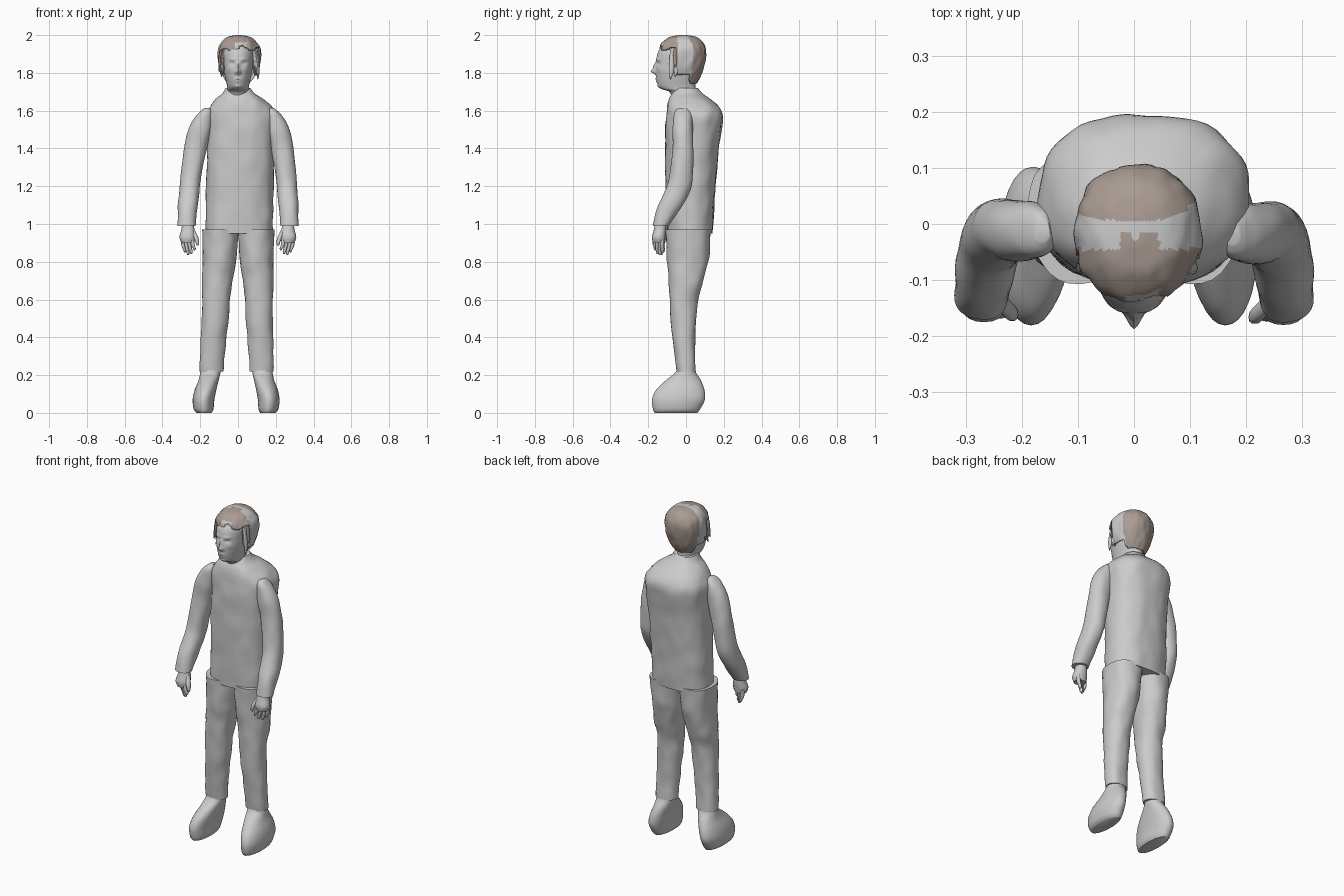
import bpy, bmesh, math, random
from mathutils import Vector, noise

random.seed(4)
cube = bpy.data.objects.get("Cube")
if cube:
    bpy.data.objects.remove(cube)


def make_material(name, colour):
    mat = bpy.data.materials.new(name)
    mat.use_nodes = True
    mat.diffuse_color = colour
    mat.node_tree.nodes["Principled BSDF"].inputs["Base Color"].default_value = colour
    return mat


GREY = make_material("plain grey", (0.6, 0.6, 0.6, 1))
BROWN = make_material("hair brown", (0.40, 0.33, 0.29, 1))


def spline(a, b, c, d, t):
    """Smooth interpolation between b and c."""
    return b + t * ((c - a) + t * (2*a - 5*b + 4*c - d + t * (3*(b - c) + d - a))) / 2


def smooth_rows(rows, steps):
    """Fill in smooth slices between the given slices."""
    ext = [rows[0]] + rows + [rows[-1]]
    out = []
    for i in range(len(rows) - 1):
        for s in range(steps):
            out.append([spline(*vals, s / steps) for vals in zip(*ext[i:i + 4])])
    return out + [list(rows[-1])]


def loft(name, rows, sides=32, steps=5, power=2.2, wobble=0, place=None,
         shape=None, mats=(GREY,), paint=None, drop=None, angle=50):
    """Stack rounded slices given as (height, x low, x high, y low, y high) in centimetres."""
    bm = bmesh.new()
    rings = []
    for z, x_low, x_high, y_low, y_high in smooth_rows(rows, steps):
        ring = []
        for k in range(sides):
            a = math.tau * k / sides
            c, s = math.cos(a), math.sin(a)
            u = math.copysign(abs(c) ** (2 / power), c)
            v = math.copysign(abs(s) ** (2 / power), s)
            p = Vector((x_low + x_high + u * (x_high - x_low),
                        y_low + y_high + v * (y_high - y_low), 2 * z)) / 200
            if wobble:
                out = Vector((c, s, 0))
                p += out * wobble * noise.noise(Vector((p.x * 18, p.y * 18, p.z * 11)))
            if shape:
                p = shape(p)
            ring.append(bm.verts.new(place(p) if place else p))
        rings.append(ring)
    for low, high in zip(rings, rings[1:]):
        for k in range(sides):
            n = (k + 1) % sides
            bm.faces.new((low[k], low[n], high[n], high[k]))
    bm.faces.new(rings[0][::-1])
    bm.faces.new(rings[-1])
    bmesh.ops.recalc_face_normals(bm, faces=bm.faces)
    if drop:
        gone = [f for f in bm.faces if drop(f.calc_center_median())]
        bmesh.ops.delete(bm, geom=gone, context="FACES")
    if paint:
        for f in bm.faces:
            f.material_index = paint(f.calc_center_median())
    mesh = bpy.data.meshes.new(name)
    bm.to_mesh(mesh)
    bm.free()
    obj = bpy.data.objects.new(name, mesh)
    bpy.context.collection.objects.link(obj)
    for m in mats:
        mesh.materials.append(m)
    bpy.ops.object.select_all(action="DESELECT")
    obj.select_set(True)
    bpy.context.view_layer.objects.active = obj
    bpy.ops.object.shade_smooth_by_angle(angle=math.radians(angle))
    return obj


# Shirt body
loft("shirt", [
    (95, -17, 18.5, -10, 14), (110, -17, 18.5, -10.5, 15),
    (130, -16.5, 19, -11, 16.5), (148, -16.5, 20, -11, 18.5),
    (157, -17, 20.5, -10.5, 19.5), (162, -15, 18, -10, 17.5),
    (166, -12, 13.5, -9, 13), (169, -8.5, 9, -7.5, 8.5), (172, -6.5, 6.5, -6, 6)],
    sides=56, power=2.4, wobble=0.006)


# Limbs: shaped on the right, mirrored to the left with a slight lean
def right_side(p):
    return p


def left_leg_side(p):
    return Vector((-p.x - 0.022 * (1 - p.z / 0.8), p.y, p.z))


def left_arm_side(p):
    return Vector((-p.x + 0.02 * (p.z - 1), p.y - 0.005, p.z))


for side, place in (("right", right_side), ("left", left_leg_side)):
    loft(side + "_trouser_leg", [
        (22, -20.5, -8, -5, 5), (40, -20, -6, -7, 5), (58, -19, -4.2, -8.5, 6),
        (70, -19, -3, -9, 9), (82, -18.5, -1, -10, 12), (97, -19, 0.5, -10.5, 13.5)],
        wobble=0.007, place=place)
    loft(side + "_shoe", [
        (0, -22, -14, -16.5, 6), (2, -23.5, -13, -17.5, 7.5), (7, -24, -12.5, -18, 10),
        (12, -23, -11.5, -16, 9.8), (17, -21, -10.3, -11, 8), (21, -20, -9.3, -6, 5.5),
        (24, -19.5, -9, -4.5, 4.5)], power=2.1, place=place)

for side, place in (("right", right_side), ("left", left_arm_side)):
    loft(side + "_sleeve", [
        (99, -32, -22.5, -17, -8.5), (108, -31.8, -21.5, -15, -2.5),
        (116, -31.3, -20.5, -11.5, 2), (124, -30.5, -19.5, -8.5, 4),
        (138, -28.8, -17, -6.8, 4.5), (150, -26.3, -14, -6.5, 4.2),
        (157, -22.5, -13.5, -6, 3.5), (160, -19.5, -14, -5, 2.5),
        (161.5, -17.5, -15, -3, 1)], wobble=0.004, place=place)
    # Hand: palm, four fingers and a thumb
    loft(side + "_palm", [
        (90, -30, -23.5, -17, -11), (93, -31, -22.5, -17.5, -10.5),
        (97, -30, -23, -16.5, -10), (101, -29.5, -24, -15.5, -10)], sides=20, place=place)
    for f in range(4):
        x = -29.5 + 1.7 * f
        tip = (85, 83.5, 84, 86)[f]
        y = -12 - 1.2 * f
        loft(side + "_finger_" + str(f), [
            (tip, x + 1, x + 1.6, y - 0.4, y + 0.4), (tip + 1, x + 0.6, x + 2.1, y - 1, y + 1),
            (89, x - 0.6, x + 1.4, y - 1.3, y + 1), (93, x - 0.8, x + 1.2, y - 1, y + 1)],
            sides=10, steps=3, place=place)
    loft(side + "_thumb", [
        (88.5, -21.9, -21, -16.8, -16), (90, -22.4, -20.6, -17.3, -15),
        (93, -23.5, -21, -17, -14), (97, -25, -23, -15, -12)], sides=10, steps=3, place=place)

# Facial relief: x, height, width, tallness, forward push
BUMPS = [(0, 1.808, 0.012, 0.013, 0.026), (0, 1.835, 0.008, 0.018, 0.014),
         (0, 1.768, 0.022, 0.006, 0.006), (0, 1.753, 0.018, 0.005, 0.005),
         (0, 1.728, 0.018, 0.010, 0.006)]
for s in (-1, 1):
    BUMPS += [(s * 0.031, 1.85, 0.013, 0.008, -0.012), (s * 0.031, 1.872, 0.018, 0.006, 0.006),
              (s * 0.031, 1.849, 0.008, 0.004, 0.005), (s * 0.012, 1.803, 0.006, 0.006, 0.006),
              (s * 0.045, 1.82, 0.015, 0.012, 0.004)]


def sculpt_face(p):
    if p.y < -0.06:
        push = sum(d * math.exp(-((p.x - x) / w) ** 2 - ((p.z - z) / h) ** 2)
                   for x, z, w, h, d in BUMPS)
        p = p + Vector((0, -push, 0))
    return p


# Head and neck
loft("head", [
    (160, -6.5, 6.5, -5, 6), (166, -6, 6, -7, 5.5), (170, -5.6, 5.6, -9, 5),
    (171.5, -5.6, 5.6, -13, 5), (174, -6, 6, -15, 5), (180, -7.3, 7.3, -16, 6),
    (186, -8, 8, -15.8, 8), (191, -8.2, 8.2, -14.8, 8.5), (195, -7, 7, -12, 7),
    (198, -4, 4, -8, 4), (199, -1, 1, -3, 0)],
    sides=80, steps=8, power=2.1, shape=sculpt_face)


# Hair shell, open around the face, with a bare band across the middle
def hair_shape(p):
    ripple = noise.noise(Vector((p.x * 45, p.y * 30, p.z * 12)))
    return p + Vector((p.x, p.y, 0)) * 0.06 * ripple


def face_opening(c):
    ragged = 0.014 * math.sin(c.x * 70) + 0.01 * math.sin(c.x * 33)
    return (c.y < -0.055 and c.z < 1.925 + ragged) or (c.y < 0.02 and c.z < 1.79)


def hair_colour(c):
    crown = abs(c.x - 0.01) < 0.035 and c.z > 1.96 and c.y < -0.015
    fringe = c.y < -0.045 and not (abs(c.x - 0.015) < 0.03 and c.y < -0.075)
    back = c.y > 0.02 + 0.3 * max(0, c.x - 0.06) - 0.3 * max(0, c.z - 1.95)
    return 1 if crown or fringe or back else 0


hair = loft("hair", [
    (174.5, -6.5, 7, -10, 5.8), (179, -9, 10, -13, 8), (186, -10.5, 12, -14, 10.2),
    (192, -10.5, 12, -14, 10.5), (196, -9, 10, -12.5, 9), (198.8, -6, 7, -9, 6),
    (199.8, -2.5, 3, -5, 2), (200, -0.5, 1, -3, 0)],
    sides=72, steps=6, shape=hair_shape, mats=(GREY, BROWN), paint=hair_colour, drop=face_opening)
shell = hair.modifiers.new("thickness", "SOLIDIFY")
shell.thickness = 0.008

# Loose locks beside the face
for s in (-1, 1):
    for i in range(9):
        x = 0.5 + s * random.uniform(8, 10.3)
        y = random.uniform(-8, -3)
        low = random.uniform(176, 184)
        curl = s * random.uniform(-0.5, 1.2)
        loft(("left" if s > 0 else "right") + "_lock_" + str(i), [
            (low, x + curl - 0.2, x + curl + 0.2, y - 1, y - 0.6),
            (low + 4, x - 0.8, x + 0.8, y - 1.5, y + 1),
            (low + 10, x - s * 0.6 - 0.9, x - s * 0.6 + 0.9, y - 1.3, y + 1.3),
            (194, x - s * 2 - 0.5, x - s * 2 + 0.5, y - 0.8, y + 0.8)],
            sides=8, steps=3, mats=(BROWN if i % 3 == 0 else GREY,))
